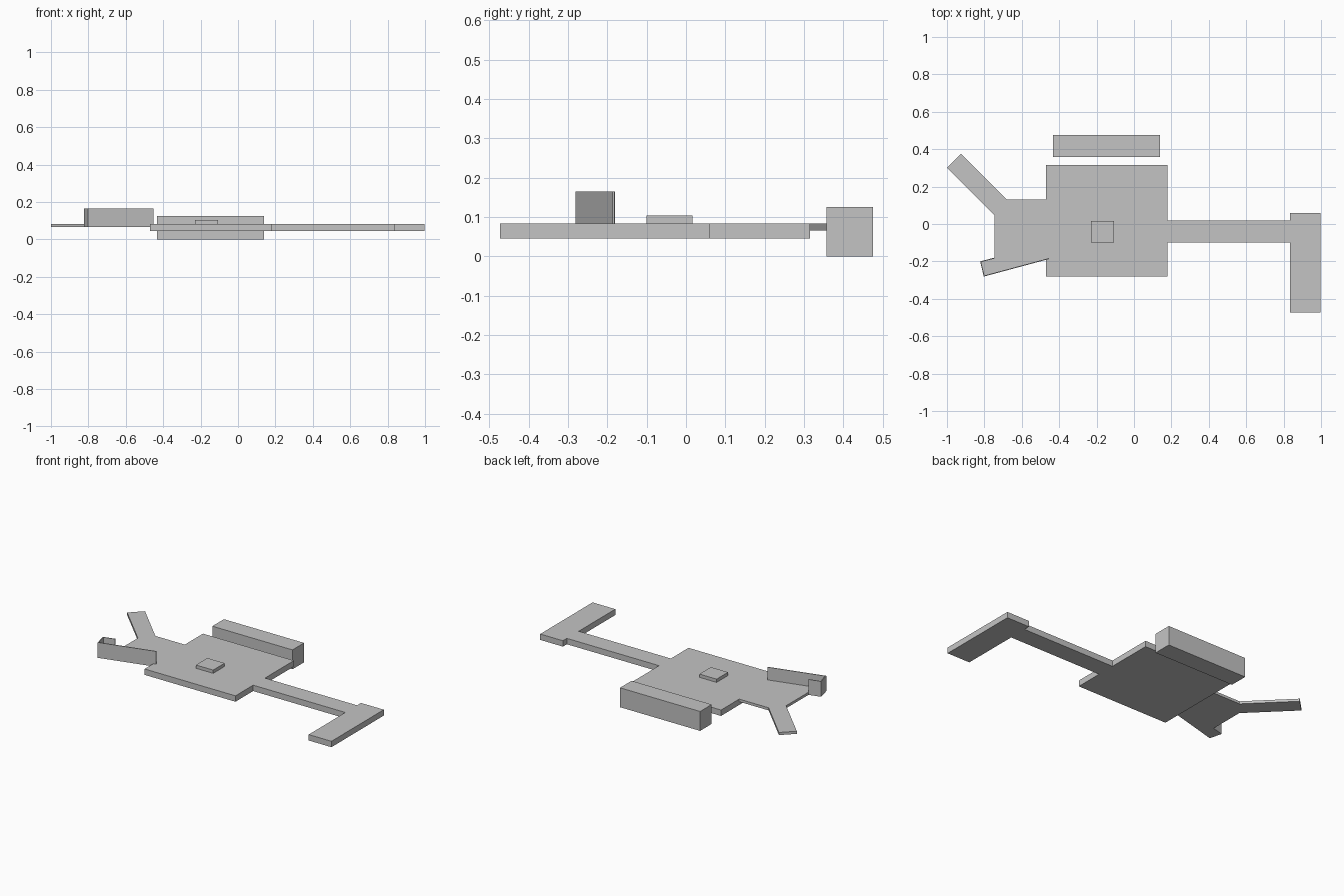
import bpy, bmesh
from mathutils import Vector

if "Cube" in bpy.data.objects:
    bpy.data.objects.remove(bpy.data.objects["Cube"])

grey = bpy.data.materials.new("plain grey")
grey.diffuse_color = (0.55, 0.55, 0.55, 1)
grey.use_nodes = True
grey.node_tree.nodes["Principled BSDF"].inputs["Base Color"].default_value = grey.diffuse_color


def slab(name, outline, z0, z1):
    """Extrude a flat outline from z0 up to z1."""
    bm = bmesh.new()
    base = bm.faces.new([bm.verts.new((x, y, z0)) for x, y in outline])
    ext = bmesh.ops.extrude_face_region(bm, geom=[base], use_keep_orig=True)
    top = [v for v in ext["geom"] if isinstance(v, bmesh.types.BMVert)]
    bmesh.ops.translate(bm, verts=top, vec=(0, 0, z1 - z0))
    bmesh.ops.recalc_face_normals(bm, faces=bm.faces)
    mesh = bpy.data.meshes.new(name)
    bm.to_mesh(mesh)
    bm.free()
    mesh.materials.append(grey)
    obj = bpy.data.objects.new(name, mesh)
    bpy.context.collection.objects.link(obj)
    return obj


def rect(x0, x1, y0, y1):
    return [(x0, y0), (x1, y0), (x1, y1), (x0, y1)]


# Body plate with its long arm and end crossbar
slab("body_plate", [
    (-0.47, -0.28), (0.178, -0.28), (0.178, -0.10), (0.835, -0.10),
    (0.835, -0.473), (0.997, -0.473), (0.997, 0.06), (0.835, 0.06),
    (0.835, 0.02), (0.178, 0.02), (0.178, 0.315), (-0.47, 0.315)], 0.045, 0.083)

# Thinner plate with a slanted prong
corner, tip, heel = (-0.823, -0.20), (-0.803, -0.281), (-0.453, -0.187)
slab("forked_plate", [
    (-0.47, 0.13), (-0.68, 0.13), (-0.925, 0.375), (-1.0, 0.30),
    (-0.747, 0.048), (-0.747, -0.18), corner, tip, (-0.47, -0.1915)], 0.066, 0.083)

# Thin upright lip folded around the lower prong
path = [Vector(p) for p in (heel, tip, corner, (-0.747, -0.18))]
t = 0.005
along = (path[0] - path[1]).normalized()
inward = Vector((-along.y, along.x))
inner = [path[3] - inward * t, path[2] + (along - inward) * t,
         path[1] + (along + inward) * t, path[0] + inward * t]
slab("upright_lip", [tuple(p) for p in path + inner], 0.066, 0.165)

# Raised square button and the separate rear block
slab("square_button", rect(-0.23, -0.107, -0.10, 0.017), 0.083, 0.104)
slab("rear_block", rect(-0.433, 0.138, 0.357, 0.475), 0.0, 0.125)
